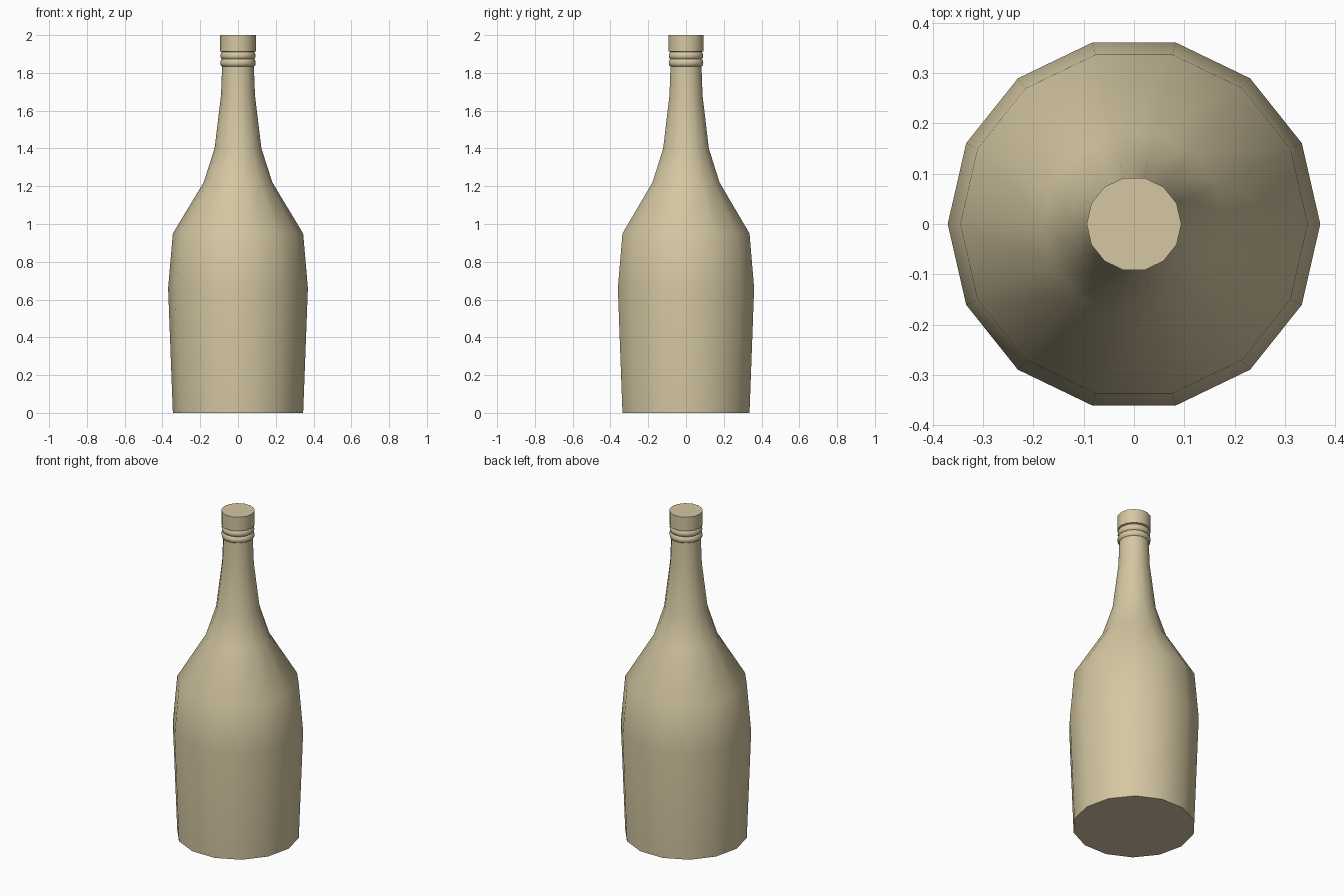
import bpy, bmesh, math

if "Cube" in bpy.data.objects:
    bpy.data.objects.remove(bpy.data.objects["Cube"])

SIDES = 14

glass = bpy.data.materials.new("tan_glass")
glass.diffuse_color = (0.66, 0.57, 0.36, 1)
glass.use_nodes = True
glass.node_tree.nodes["Principled BSDF"].inputs["Base Color"].default_value = glass.diffuse_color


def lathe(name, profile, angle):
    """Revolve (radius, height) points into a closed 14-sided solid."""
    bm = bmesh.new()
    rings = [[bm.verts.new((r * math.cos(2 * math.pi * i / SIDES),
                            r * math.sin(2 * math.pi * i / SIDES), z))
              for i in range(SIDES)] for r, z in profile]
    for low, high in zip(rings, rings[1:]):
        for i in range(SIDES):
            j = (i + 1) % SIDES
            bm.faces.new((low[i], low[j], high[j], high[i]))
    bm.faces.new(rings[0][::-1])
    bm.faces.new(rings[-1])
    mesh = bpy.data.meshes.new(name)
    bm.to_mesh(mesh)
    bm.free()
    mesh.materials.append(glass)
    obj = bpy.data.objects.new(name, mesh)
    bpy.context.collection.objects.link(obj)
    bpy.ops.object.select_all(action='DESELECT')
    obj.select_set(True)
    bpy.context.view_layer.objects.active = obj
    bpy.ops.object.shade_smooth_by_angle(angle=math.radians(angle))
    return obj


# Body, shoulder, neck, two lip rings and cap in one continuous profile
lathe("bottle", [
    (0.345, 0), (0.37, 0.66), (0.345, 0.95), (0.182, 1.22), (0.124, 1.40),
    (0.09, 1.68), (0.084, 1.835),
    (0.091, 1.839), (0.094, 1.853), (0.091, 1.868), (0.084, 1.873),
    (0.091, 1.878), (0.093, 1.892), (0.09, 1.906), (0.084, 1.911),
    (0.094, 1.914), (0.094, 2.0)], 50)
